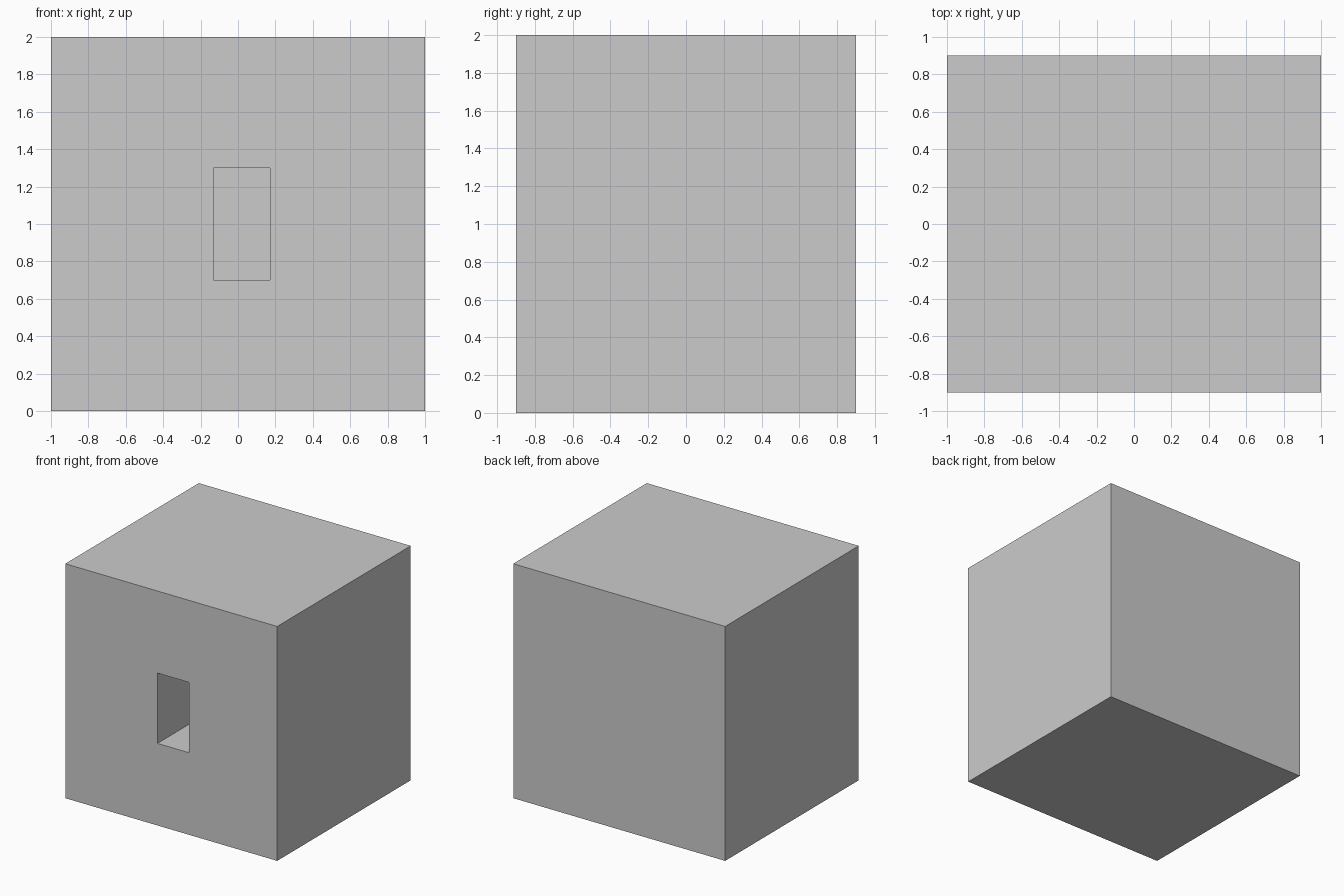
import bpy

if "Cube" in bpy.data.objects:
    bpy.data.objects.remove(bpy.data.objects["Cube"])


def box(name, x0, x1, y0, y1, z0, z1):
    bpy.ops.mesh.primitive_cube_add(
        size=1, location=((x0 + x1) / 2, (y0 + y1) / 2, (z0 + z1) / 2))
    ob = bpy.context.object
    ob.name = name
    ob.scale = (x1 - x0, y1 - y0, z1 - z0)
    bpy.ops.object.transform_apply(location=True, rotation=True, scale=True)
    return ob


# Solid block
block = box("block", -1, 1, -0.9, 0.9, 0, 2)

# Deep rectangular recess in the front face
cutter = box("recess_cutter", -0.13, 0.17, -1.1, 0.0, 0.7, 1.3)
cutter.hide_render = True

cut = block.modifiers.new("recess", 'BOOLEAN')
cut.operation = 'DIFFERENCE'
cut.solver = 'EXACT'
cut.object = cutter

# Bake the cut and drop the helper
bpy.ops.object.select_all(action='DESELECT')
block.select_set(True)
bpy.context.view_layer.objects.active = block
bpy.ops.object.modifier_apply(modifier=cut.name)
bpy.data.objects.remove(cutter, do_unlink=True)
